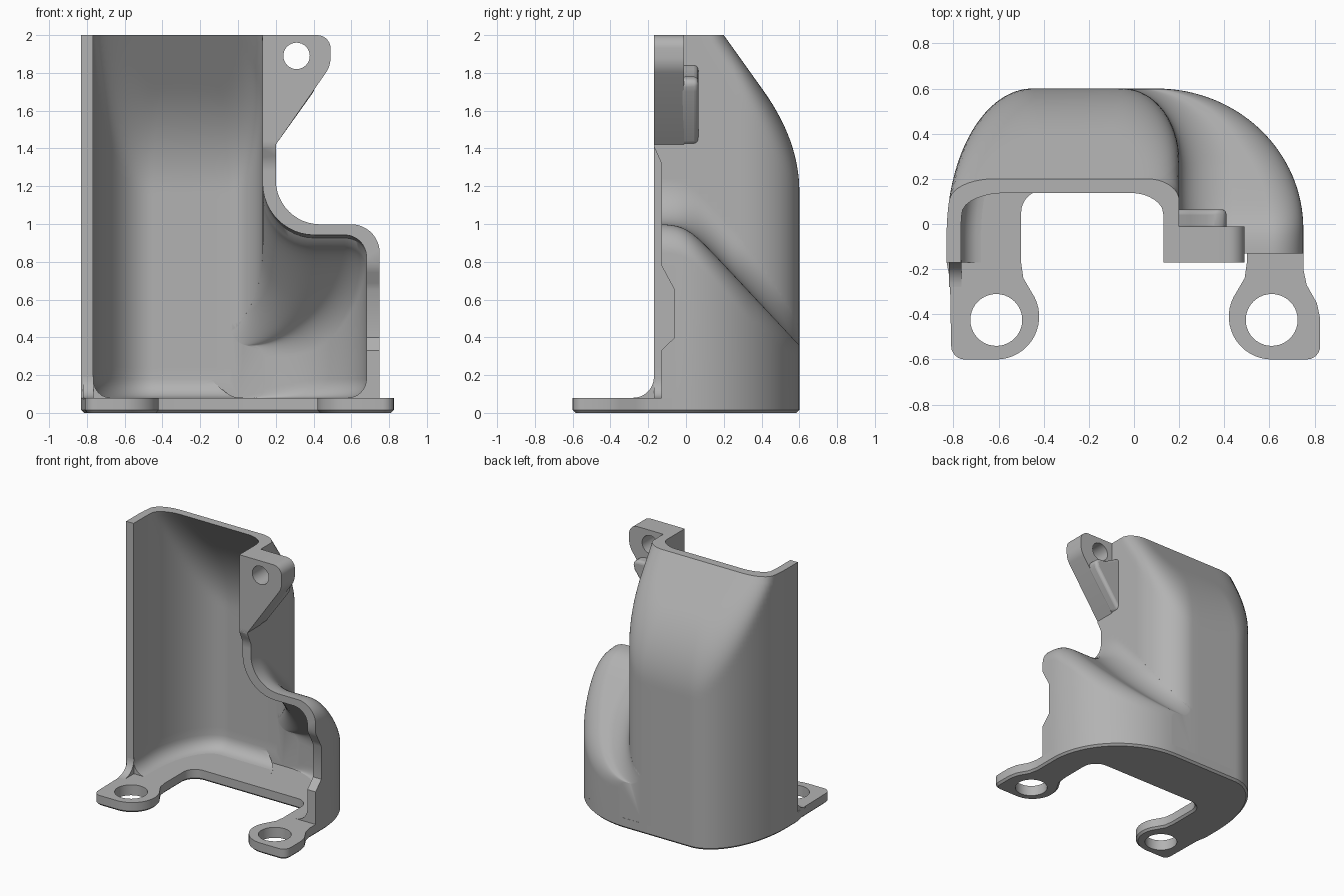
import bpy, bmesh, math

if "Cube" in bpy.data.objects:
    bpy.data.objects.remove(bpy.data.objects["Cube"], do_unlink=True)

GREY = (0.45, 0.45, 0.45, 1)
grey = bpy.data.materials.new("plain grey")
grey.use_nodes = True
grey.diffuse_color = GREY
grey.node_tree.nodes["Principled BSDF"].inputs["Base Color"].default_value = GREY

WALL = 0.07
FLOOR = 0.08


def arc(cx, cy, rx, ry, a0, a1, n=12):
    angles = [math.radians(a0 + (a1 - a0) * i / n) for i in range(n + 1)]
    return [(cx + rx * math.cos(a), cy + ry * math.sin(a)) for a in angles]


def line(p, q, n):
    return [(p[0] + (q[0] - p[0]) * i / n, p[1] + (q[1] - p[1]) * i / n) for i in range(n)]


def loft(name, rings, chamfer=0):
    """Skin equal-length closed rings and cap both ends."""
    bm = bmesh.new()
    rows = [[bm.verts.new(p) for p in ring] for ring in rings]
    n = len(rows[0])
    for a, b in zip(rows, rows[1:]):
        for i in range(n):
            j = (i + 1) % n
            bm.faces.new((a[i], a[j], b[j], b[i]))
    caps = [bm.faces.new(rows[0]), bm.faces.new(rows[-1])]
    bmesh.ops.recalc_face_normals(bm, faces=bm.faces)
    if chamfer:
        bmesh.ops.bevel(bm, geom=list(caps[0].edges), offset=chamfer,
                        segments=1, profile=0.5, affect='EDGES')
    mesh = bpy.data.meshes.new(name)
    bm.to_mesh(mesh)
    bm.free()
    mesh.materials.append(grey)
    ob = bpy.data.objects.new(name, mesh)
    bpy.context.collection.objects.link(ob)
    return ob


def prism(name, pts, axis, a, b, chamfer=0):
    place = {"x": lambda p, d: (d, p[0], p[1]),
             "y": lambda p, d: (p[0], d, p[1]),
             "z": lambda p, d: (p[0], p[1], d)}[axis]
    return loft(name, [[place(p, d) for p in pts] for d in (a, b)], chamfer)


def activate(ob):
    bpy.ops.object.select_all(action='DESELECT')
    ob.select_set(True)
    bpy.context.view_layer.objects.active = ob


def combine(ob, tool, operation):
    activate(ob)
    mod = ob.modifiers.new("combine", 'BOOLEAN')
    mod.operation = operation
    mod.solver = 'EXACT'
    mod.object = tool
    bpy.ops.object.modifier_apply(modifier=mod.name)
    bpy.data.objects.remove(tool, do_unlink=True)


def smooth_min(a, b, k):
    h = max(k - abs(a - b), 0) / k
    return min(a, b) - h * h * k / 4


# Tower: plan outline pulled in by the sloping upper back
def tower_ring(z, t, front):
    cx, cy = -0.3, -0.17
    left = -0.83 + t * 0.9
    plan = line((left, front), (left, -0.05), 6)
    plan += arc(-0.45, -0.05, -0.45 - left, 0.65 - t, 180, 90, 32)
    plan += line((-0.4, 0.6 - t), (-0.05, 0.6 - t), 5)
    plan += arc(-0.05, 0.28, 0.25 - t, 0.32 - t, 90, 0, 16)
    plan += line((0.2 - t, 0.26), (0.2 - t, front), 18) + [(0.2 - t, front)]
    cap = 0.2 + (2 - z) * 0.714 - min(t, WALL) * 0.9
    ring = []
    for x, y in plan:
        s = 1
        if y > cy + 0.001:
            r = math.hypot(x - cx, y - cy)
            s = smooth_min(r, (cap - cy) * r / (y - cy), 0.2) / r
        ring.append((cx + (x - cx) * s, cy + (y - cy) * s, z))
    return ring


# Side bulge: section across x and z, sinking towards the back
def bulge_ring(y, t):
    def quarter(d, r):
        return math.sqrt(max(0, 1 - (max(d, 0) / r) ** 2))
    xt = -0.05 + (0.25 - t) * quarter(y - 0.28, 0.32 - t)
    xb = 0.1 + (0.65 - t) * quarter(y + 0.02, 0.62 - t)
    drop = 1.07 * 0.04 * math.log(1 + math.exp(y / 0.04))
    h = 1 - drop - t * (0.8 if y < 0 else 1.1)
    w = xb - xt
    rc, rv = min(0.235 + t, w / 2), min(0.15 - t / 2, w * 0.35)
    low = FLOOR - 0.03 if t else FLOOR
    pts = [(xt - 0.1, low), (xt - 0.1, h + rc)]
    pts += arc(xt + rc, h + rc, rc, rc, 180, 270)
    pts += arc(xb - rv, h - rv, rv, rv, 90, 0)
    if t:
        rb = min(0.1, w * 0.3)
        pts += arc(xb - rb, FLOOR + rb, rb, rb, 0, -90, 8) + [(xb - rb, low)]
    else:
        pts.append((xb, low))
    return [(x, y, z) for x, z in pts]


def tower(name, t, front):
    heights = [FLOOR + i * (2 - FLOOR) / 48 for i in range(49)]
    insets = [t] * 49
    if t:
        r = 0.1
        toe = [r * (1 - math.cos(math.radians(a))) for a in range(0, 91, 15)]
        heights = [FLOOR - 0.03] + [FLOOR + d for d in toe] + heights[4:] + [2.05]
        insets = [t + r] + [t + r - math.sqrt(max(0, r * r - (r - d) ** 2)) for d in toe]
        insets += [t] * (len(heights) - len(insets))
    return loft(name, [tower_ring(z, i, front) for z, i in zip(heights, insets)])


def bulge(name, t, front):
    depth = (0.6 - t) * 0.998
    ys = [front, -0.11, -0.08, -0.05, -0.025]
    ys += [depth * math.sin(math.radians(90 * i / 30)) for i in range(31)]
    return loft(name, [bulge_ring(y, t) for y in ys])


shell = tower("shell", 0, -0.17)
combine(shell, bulge("side_bulge", 0, -0.15), 'UNION')
combine(shell, tower("tower_cavity", WALL, -0.3), 'DIFFERENCE')
combine(shell, bulge("bulge_cavity", WALL, -0.3), 'DIFFERENCE')

# Notched front edge on the bulge side
trim = [(-0.4, 0), (-0.13, 0), (-0.13, 0.33), (-0.06, 0.4), (-0.06, 0.65),
        (-0.13, 0.78), (-0.13, 1.32), (-0.17, 1.41), (-0.4, 1.41)]
combine(shell, prism("front_trim", trim, "x", 0.0, 1.0), 'DIFFERENCE')

# Base plate with two lugs around a U-shaped opening
outline = arc(-0.75, -0.54, 0.06, 0.06, 270, 180, 6) + [(-0.815, -0.25), (-0.83, -0.17)]
outline += arc(-0.45, -0.05, 0.38, 0.65, 180, 90, 32)
outline += arc(0.1, -0.02, 0.65, 0.62, 90, 0, 32)
outline += [(0.75, -0.2), (0.765, -0.27), (0.81, -0.35), (0.825, -0.42)]
outline += arc(0.765, -0.54, 0.06, 0.06, 0, -90, 6)
outline += arc(0.61, -0.41, 0.19, 0.19, -90, -215, 16) + [(0.49, -0.24), (0.5, -0.17)]
outline += arc(0.4, 0.05, 0.1, 0.1, 0, 90, 8) + arc(-0.4, 0.05, 0.1, 0.1, 90, 180, 8)
outline += [(-0.5, -0.17), (-0.49, -0.24)] + arc(-0.61, -0.41, 0.19, 0.19, 35, -90, 16)
plate = prism("base_plate", outline, "z", 0, FLOOR, 0.015)
for side in (-1, 1):
    hole = arc(side * 0.61, -0.425, 0.115, 0.115, 0, 360, 40)[:-1]
    combine(plate, prism("lug_hole", hole, "z", -0.1, 0.2), 'DIFFERENCE')

# Fillet from the left-hand wall down to its lug
gusset_profile = [(-0.16, FLOOR - 0.01), (-0.16, 0.2)]
gusset_profile += arc(-0.28, 0.19, 0.11, 0.11, 0, -90, 10) + [(-0.28, FLOOR - 0.01)]
gusset = prism("foot_gusset", gusset_profile, "x", -0.82, -0.765)

# Upper ear with a bolt hole
ear_profile = [(0.13, 2)] + arc(0.42, 1.93, 0.07, 0.07, 90, 0, 8)
ear_profile += arc(0.35, 1.88, 0.14, 0.14, 0, -36, 8) + [(0.2, 1.42), (0.19, 1.41), (0.13, 1.41)]
ear = prism("upper_ear", ear_profile, "y", -0.17, -0.01)
bolt = arc(0.31, 1.89, 0.07, 0.07, 0, 360, 32)[:-1]
combine(ear, prism("bolt_hole", bolt, "y", -0.3, 0.2), 'DIFFERENCE')

# Rounded rib behind the ear
rib_profile = [(0.15, 1.42), (0.2, 1.42), (0.4, 1.7), (0.415, 1.75), (0.38, 1.78),
               (0.32, 1.78), (0.25, 1.82), (0.15, 1.86)]
rib = prism("ear_rib", rib_profile, "y", 0.065, -0.03)
activate(rib)
soft = rib.modifiers.new("soft edges", 'BEVEL')
soft.width = 0.025
soft.segments = 4

for ob in (shell, plate, gusset, ear, rib):
    activate(ob)
    bpy.ops.object.shade_smooth_by_angle(angle=math.radians(32))
